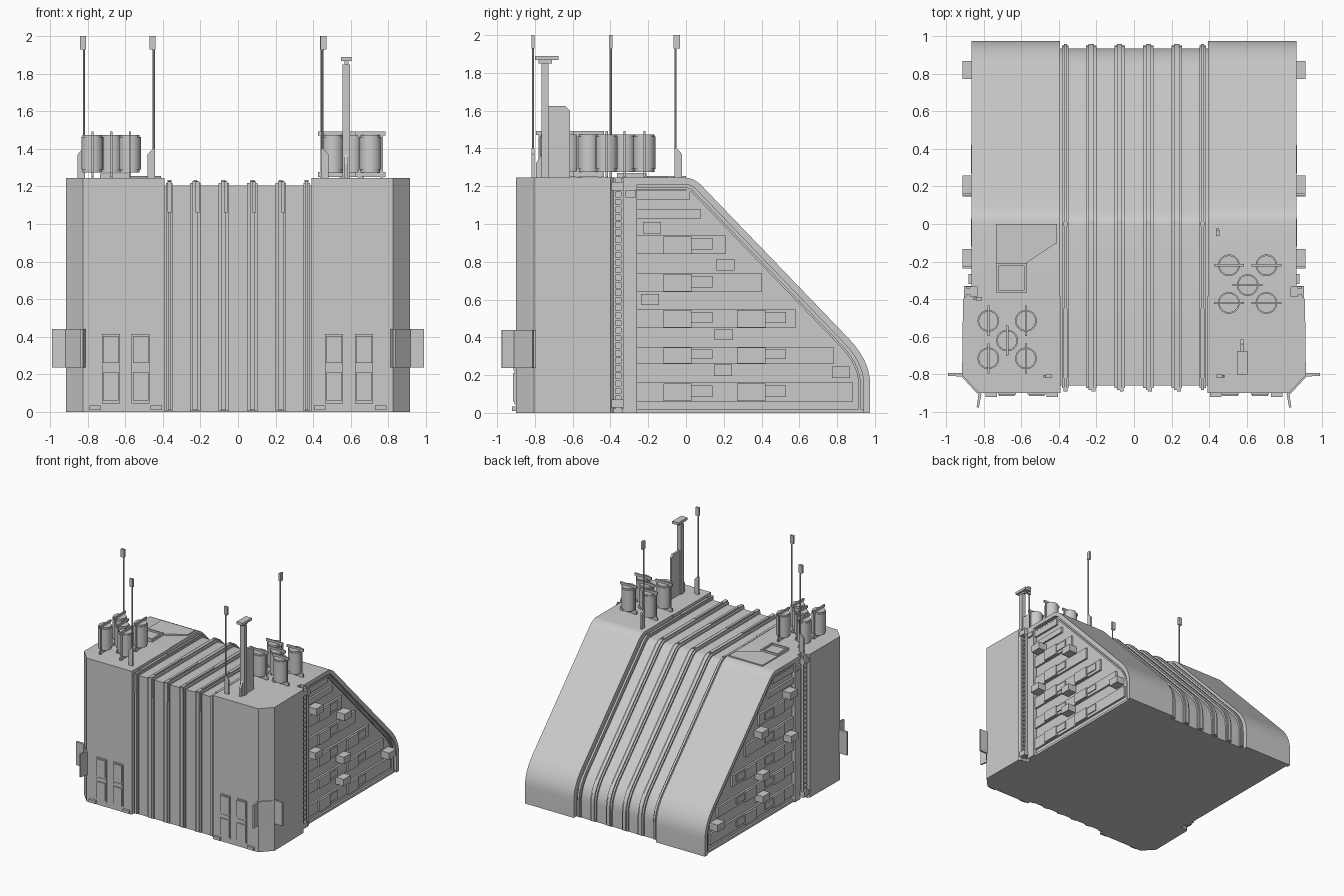
import bpy, bmesh, math
from mathutils import Vector

if "Cube" in bpy.data.objects:
    bpy.data.objects.remove(bpy.data.objects["Cube"])


def finish(name, bm, smooth=False):
    bmesh.ops.recalc_face_normals(bm, faces=bm.faces[:])
    me = bpy.data.meshes.new(name)
    bm.to_mesh(me)
    bm.free()
    ob = bpy.data.objects.new(name, me)
    bpy.context.collection.objects.link(ob)
    if smooth:
        bpy.ops.object.select_all(action='DESELECT')
        ob.select_set(True)
        bpy.context.view_layer.objects.active = ob
        bpy.ops.object.shade_smooth_by_angle(angle=math.radians(35))
    return ob


def add_prism(bm, pts, axis, a, b):
    """Extrude a 2D outline along an axis from a to b."""
    place = {'x': lambda p, t: (t, p[0], p[1]),
             'y': lambda p, t: (p[0], t, p[1]),
             'z': lambda p, t: (p[0], p[1], t)}[axis]
    lo = [bm.verts.new(place(p, a)) for p in pts]
    hi = [bm.verts.new(place(p, b)) for p in pts]
    bm.faces.new(lo[::-1])
    bm.faces.new(hi)
    for i in range(len(pts)):
        j = (i + 1) % len(pts)
        bm.faces.new((lo[i], lo[j], hi[j], hi[i]))


def prism(name, pts, axis, a, b, smooth=False):
    bm = bmesh.new()
    add_prism(bm, pts, axis, a, b)
    return finish(name, bm, smooth)


def boxes(name, items, s=1):
    """Boxes given as (x0, x1, y0, y1, z0, z1); s = -1 mirrors in x."""
    bm = bmesh.new()
    for x0, x1, y0, y1, z0, z1 in items:
        add_prism(bm, [(s*x0, y0), (s*x1, y0), (s*x1, y1), (s*x0, y1)], 'z', z0, z1)
    return finish(name, bm)


def add_cyl(bm, x, y, r, z0, z1, n):
    add_prism(bm, [(x + r*math.cos(2*math.pi*i/n), y + r*math.sin(2*math.pi*i/n))
                   for i in range(n)], 'z', z0, z1)


def bend(p, c, q, n=7):
    p, c, q = Vector(p), Vector(c), Vector(q)
    return [p*(1-t)**2 + c*2*t*(1-t) + q*t*t for t in [i/n for i in range(n+1)]]


def profile(d=0.0, y_front=-0.9, z0=0.0):
    """Side outline (y, z) moved inward by d, from front foot over the slope to rear foot."""
    pts = [Vector((y_front, z0)), Vector((y_front, 1.245))]
    pts += bend((0, 1.245), (0.055, 1.24), (0.10, 1.185))
    pts += bend((0.87, 0.385), (0.975, 0.27), (0.975, 0.15)) + [Vector((0.975, z0))]
    out = []
    for i, p in enumerate(pts):
        a = (p - pts[i-1]).normalized() if i else (pts[1] - p).normalized()
        b = (pts[i+1] - p).normalized() if i < len(pts)-1 else a
        na, nb = Vector((a.y, -a.x)), Vector((b.y, -b.x))
        out.append(p + (na + nb) * d / (1 + na.dot(nb)))
    return out


# Centre block with wrap-around ribs
prism('centre_block', profile(0.04), 'x', -0.41, 0.41, True)
for x, w in ((0.365, 0.017), (0.228, 0.028), (0.077, 0.028)):
    for s in (1, -1):
        prism('rib', profile(0.026, z0=0.005), 'x', s*x - w, s*x + w, True)
        prism('rib_crest', profile(0.016, z0=0.01), 'x', s*x - w*0.5, s*x + w*0.5, True)
boxes('rib_hooks', [(x-0.01, x+0.01, -0.892, -0.87, 1.06, 1.225)
                    for x in (-0.365, -0.215, -0.065, 0.085, 0.24)])
boxes('rib_roof_clips', [(x-0.01, x+0.01, y0, y1, 1.22, 1.234)
                         for x in (-0.365, -0.228, -0.077, 0.077, 0.228, 0.365)
                         for y0, y1 in ((-0.82, -0.45), (-0.01, 0.01))])

# Slats of the side recess: bottom, top, rear end
slats = [(0.06, 0.16, 0.885), (0.26, 0.35, 0.78), (0.45, 0.55, 0.58), (0.64, 0.74, 0.40),
         (0.84, 0.94, 0.21), (1.03, 1.08, 0.08), (1.13, 1.18, 0.02)]
side_boxes = [(-0.18, 0.98), (0.21, 0.785), (-0.19, 0.60), (0.20, 0.415),
              (0.195, 0.225), (0.82, 0.215)]

for s, side in ((1, 'right'), (-1, 'left')):
    # Front tower with chamfered corners
    prism(side + '_tower', [(s*x, y) for x, y in (
        (0.39, -0.9), (0.825, -0.9), (0.915, -0.805), (0.91, -0.40), (0.895, -0.385),
        (0.39, -0.385))], 'z', 0, 1.245)
    # Sloped rear slab, rim and recessed slats
    prism(side + '_slab', profile(0, -0.4), 'x', s*0.395, s*0.835, True)
    rim = profile(0, -0.335) + profile(0.035, -0.295)[::-1]
    prism(side + '_rim', rim, 'x', s*0.82, s*0.865, True)
    inner = profile(0.05, -0.31) + profile(0.062, -0.322)[::-1]
    prism(side + '_inner_trim', inner, 'x', s*0.82, s*0.85, True)
    boxes(side + '_slats', [(0.82, 0.852, -0.26, e, a, b) for a, b, e in slats]
          + [(0.82, 0.85, -0.26, 0.94, 0.0, 0.02)], s)
    bricks = []
    for a, b, e in slats[:5]:
        for y in (-0.12, 0.27):
            if y + 0.26 < e:
                bricks += [(0.84, 0.868, y, y+0.15, a+0.002, b-0.005),
                           (0.84, 0.86, y+0.15, y+0.26, a+0.025, b-0.015)]
    boxes(side + '_bricks', bricks, s)
    boxes(side + '_lamp_boxes', [(0.83, 0.912, y-0.048, y+0.048, z-0.03, z+0.03)
                                 for y, z in side_boxes]
          + [(0.83, 0.88, -0.32, -0.265, 1.14, 1.18)], s)
    # Ladder between tower and slab
    boxes(side + '_ladder', [(0.87, 0.895, y-0.006, y+0.006, 0.02, 1.24) for y in (-0.38, -0.338)]
          + [(0.878, 0.89, -0.38, -0.338, 0.05+i*0.04, 0.062+i*0.04) for i in range(30)]
          + [(0.83, 0.905, -0.41, -0.33, z-0.022, z+0.022) for z in (0.05, 1.2)], s)
    # Front doors and feet
    x1, x2 = (0.512, 0.67) if s > 0 else (0.518, 0.677)
    doors = []
    for x in (x1, x2):
        doors += [(x-0.048, x+0.048, -0.908, -0.89, 0.045, 0.415),
                  (x-0.042, x+0.042, -0.916, -0.89, 0.26, 0.405),
                  (x-0.042, x+0.042, -0.916, -0.89, 0.06, 0.21),
                  (x-0.042, x+0.042, -0.912, -0.89, 0.225, 0.245)]
    boxes(side + '_doors', doors, s)
    boxes(side + '_feet', [(x-0.03, x+0.03, -0.92, -0.89, 0.01, 0.035) for x in (0.435, 0.76)], s)
    # Corner fins: one outward, one forward, joined by a plate on the chamfer
    prism(side + '_corner_fins', [(s*x, y) for x, y in (
        (0.82, -0.895), (0.812, -0.905), (0.826, -0.978), (0.838, -0.975), (0.828, -0.91),
        (0.918, -0.812), (0.99, -0.808), (0.99, -0.793), (0.91, -0.793))], 'z', 0.237, 0.44)


# Roof tanks in groups of five, each held by a strap frame
def tank_group(name, cx, cy, along_x):
    bm = bmesh.new()
    st = []
    for dx, dy in ((-0.1, 0.1), (0.1, 0.1), (0, -0.005), (-0.1, -0.1), (0.1, -0.1)):
        x, y = cx + dx, cy + dy
        add_cyl(bm, x, y, 0.052, 1.275, 1.475, 24)
        add_cyl(bm, x, y, 0.058, 1.29, 1.462, 24)
        for u0, u1, z0, z1 in ((-0.08, 0.08, 1.472, 1.493), (-0.08, 0.08, 1.25, 1.277),
                               (-0.066, -0.054, 1.24, 1.48), (0.054, 0.066, 1.24, 1.48)):
            st.append((x+u0, x+u1, y-0.006, y+0.006, z0, z1) if along_x
                      else (x-0.006, x+0.006, y+u0, y+u1, z0, z1))
    finish(name + '_tanks', bm, True)
    boxes(name + '_tank_straps', st)


tank_group('left', -0.675, -0.615, False)
tank_group('right', 0.605, -0.32, True)

# Roof hatch on its raised plate
prism('hatch_plate', [(-0.735, 0), (-0.41, 0), (-0.41, -0.1), (-0.57, -0.205),
                      (-0.57, -0.365), (-0.735, -0.365)], 'z', 1.24, 1.255)
boxes('hatch', [(-0.735, -0.57, -0.365, -0.352, 1.25, 1.27), (-0.735, -0.57, -0.223, -0.21, 1.25, 1.27),
                (-0.735, -0.722, -0.352, -0.223, 1.25, 1.27), (-0.583, -0.57, -0.352, -0.223, 1.25, 1.27)])

# Sensor mast with thin back plate
boxes('mast', [(0.557, 0.597, -0.765, -0.728, 1.24, 1.85), (0.567, 0.587, -0.78, -0.71, 1.85, 1.87),
               (0.547, 0.605, -0.80, -0.675, 1.868, 1.89)])
prism('mast_plate', [(-0.795, 1.24), (-0.795, 1.32), (-0.765, 1.37), (-0.73, 1.625),
                     (-0.64, 1.625), (-0.615, 1.6), (-0.615, 1.24)], 'x', 0.568, 0.586)

# Antennas: rod, tapered base fin and tip box
for x, y, dx, dy in ((-0.82, -0.398, -1, 0), (-0.448, -0.81, -1, 0),
                     (0.448, -0.81, 1, 0), (0.445, -0.055, 0, 1)):
    bm = bmesh.new()
    add_cyl(bm, x, y, 0.006, 1.24, 2.0, 8)
    fin = [(-0.006, 1.24), (-0.006, 1.4), (0.006, 1.4), (0.034, 1.37), (0.034, 1.24)]
    if dx:
        add_prism(bm, [(x+dx*u, z) for u, z in fin], 'y', y-0.007, y+0.007)
    else:
        add_prism(bm, [(y+u, z) for u, z in fin], 'x', x-0.007, x+0.007)
    ex, ey = (0.016, 0.009) if dx else (0.009, 0.016)
    tx, ty = x + dx*0.006, y + dy*0.006
    add_prism(bm, [(tx-ex, ty-ey), (tx+ex, ty-ey), (tx+ex, ty+ey), (tx-ex, ty+ey)], 'z', 1.93, 2.0)
    finish('antenna', bm)
